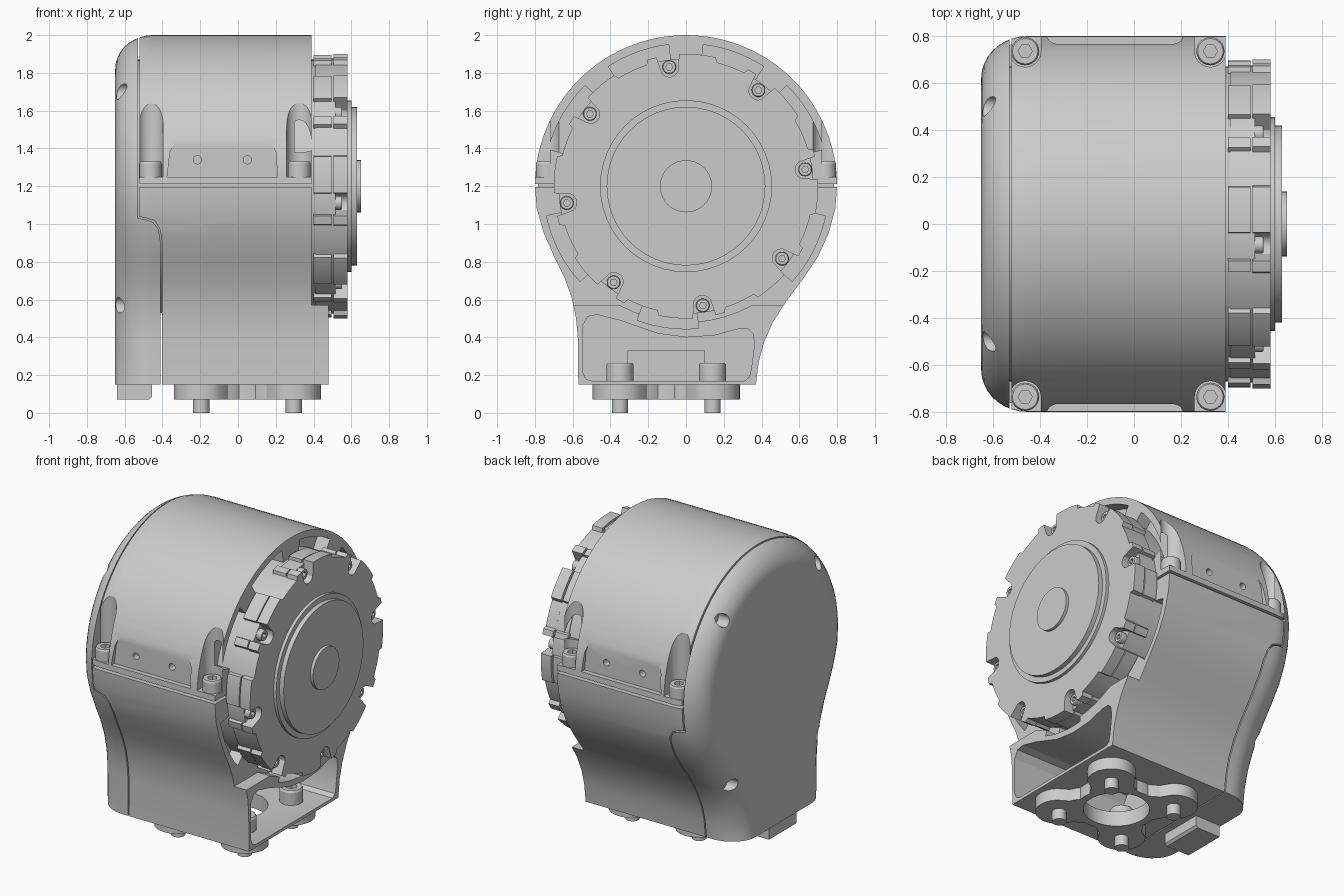
import bpy, bmesh
from math import sin, cos, pi, radians, sqrt, asin, atan2

if "Cube" in bpy.data.objects:
    bpy.data.objects.remove(bpy.data.objects["Cube"])

MAP = {'X': lambda u, v, h: (h, u, v), 'Y': lambda u, v, h: (u, h, v), 'Z': lambda u, v, h: (u, v, h)}


def stack(name, sections, axis='X'):
    """Loft a list of (2D outline, height) sections along an axis and cap both ends."""
    bm = bmesh.new()
    rings = [[bm.verts.new(MAP[axis](u, v, h)) for u, v in o] for o, h in sections]
    n = len(rings[0])
    for a, b in zip(rings, rings[1:]):
        for i in range(n):
            bm.faces.new((a[i], a[(i + 1) % n], b[(i + 1) % n], b[i]))
    bm.faces.new(rings[0])
    bm.faces.new(rings[-1])
    bmesh.ops.recalc_face_normals(bm, faces=bm.faces[:])
    me = bpy.data.meshes.new(name)
    bm.to_mesh(me)
    bm.free()
    ob = bpy.data.objects.new(name, me)
    bpy.context.collection.objects.link(ob)
    return ob


def prism(name, outline, h0, h1, axis='X'):
    return stack(name, [(outline, h0), (outline, h1)], axis)


def circle(cu, cv, r, n=32):
    return [(cu + r * cos(2 * pi * i / n), cv + r * sin(2 * pi * i / n)) for i in range(n)]


def rect(u0, u1, v0, v1):
    return [(u0, v0), (u1, v0), (u1, v1), (u0, v1)]


def polar(cu, cv, fn, n):
    return [(cu + fn(a) * cos(a), cv + fn(a) * sin(a)) for a in (2 * pi * i / n for i in range(n))]


def cut(ob, cutter, op='DIFFERENCE'):
    cutter.hide_render = True
    m = ob.modifiers.new('cut', 'BOOLEAN')
    m.operation, m.solver, m.object = op, 'EXACT', cutter
    bpy.context.view_layer.objects.active = ob
    bpy.ops.object.modifier_apply(modifier=m.name)
    bpy.data.objects.remove(cutter)


def screw(name, cu, cv, h0, h1, r, axis):
    """Cap-screw head with a hex socket, facing from h0 towards h1."""
    hexa = polar(cu, cv, lambda a: 0.5 * r * cos(pi / 6) / cos((a % (pi / 3)) - pi / 6), 24)
    d = h1 - h0
    return stack(name, [(circle(cu, cv, r, 24), h0), (circle(cu, cv, r, 24), h0 + 0.88 * d),
                        (circle(cu, cv, r * 0.9, 24), h1), (hexa, h1), (hexa, h0 + 0.5 * d)], axis)


# Housing outline in (y, z): round top running down into an off-centre foot
ZC = 1.2
LEFT = [(-.79, 1.08), (-.752, .95), (-.695, .82), (-.645, .72), (-.605, .61), (-.582, .5),
        (-.573, .4), (-.57, .15), (-.57, -.1)]
RIGHT = [(.36, -.1), (.37, .15), (.385, .27), (.412, .37), (.46, .48), (.53, .59),
         (.62, .71), (.70, .83), (.755, .95), (.79, 1.08)]
BODY = [(.8 * cos(pi * i / 48), ZC + .8 * sin(pi * i / 48)) for i in range(49)] + LEFT + RIGHT


def inset(o, d):
    out = []
    for i, (u, v) in enumerate(o):
        (a, b), (c, e) = o[i - 1], o[(i + 1) % len(o)]
        l = sqrt((c - a) ** 2 + (e - b) ** 2)
        out.append((u - d * (e - b) / l, v + d * (c - a) / l))
    return out


def housing(name, x_end):
    """Full housing with the rounded back edge, trimmed flat at z = 0.15."""
    secs = []
    for i in range(10):
        a = pi / 2 * i / 9
        secs.append((inset(BODY, .18 * (1 - sin(a))), -.65 + .2 * (1 - cos(a))))
    ob = stack(name, secs + [(BODY, x_end)])
    cut(ob, prism('trim', rect(-1, 1, -1, .15), -1, 1))
    return ob


def cover_region(g):
    """Side profile of the back cover: thin above, deeper below."""
    return prism('region', [(-1, -.5), (-.41 + g, -.5), (-.41 + g, .9), (-.42 + g, .97), (-.45 + g, 1.01 + g),
                            (-.49, 1.025 + g), (-.53 + g, 1.03 + g), (-.53 + g, 2.5), (-1, 2.5)], -1.2, 1.2, 'Y')


# Back cover with four screw holes on the rounded edge
cover = housing('back_cover', .3)
cut(cover, cover_region(0), 'INTERSECT')
for y, z in ((-.5, 1.7), (.5, 1.7), (-.49, .57), (.41, .57)):
    cut(cover, prism('hole', circle(y, z, .042, 20), -.8, -.56))

# Upper shell with side pads and screw channels
upper = housing('upper_shell', .39)
cut(upper, cover_region(.008))
cut(upper, prism('below', rect(-1, 1, -1, 1.212), -1, 1))
PAD = [(-.375, 1.25), (-.36, 1.38), (-.345, 1.415), (-.31, 1.45), (.15, 1.45), (.185, 1.415), (.2, 1.38), (.21, 1.25)]
for s in (-1, 1):
    cut(upper, prism('pad', PAD, .766 * s, .95 * s, 'Y'))
    for x in (-.215, .05):
        cut(upper, prism('pinhole', circle(x, 1.34, .022, 16), .72 * s, .95 * s, 'Y'))
    for x in (-.463, .325):
        half = [(x + .067 * cos(pi * i / 12), s * (.735 - .067 * sin(pi * i / 12))) for i in range(13)]
        cut(upper, prism('channel', half + [(x - .067, s * .95), (x + .067, s * .95)], 1.25, 1.9, 'Z'))
        screw('clamp_screw', x, s * .735, 1.24, 1.33, .06, 'Z')

# Lower shell with the forward foot, open front pocket and floor opening
lower = housing('lower_shell', .48)
cut(lower, cover_region(.008))
cut(lower, prism('above', rect(-1, 1, 1.195, 3), -1, 1))
cut(lower, prism('front_step', rect(-1, 1, .57, 3), .39, 1))
cut(lower, prism('motor_clearance', circle(0, ZC, .72, 64), .39, 1))
POCKET = [(-.5, .17), (.31, .17), (.335, .19), (.345, .23), (.362, .36), (.355, .42), (.33, .445), (.28, .445),
          (.15, .41), (0, .4), (-.15, .42), (-.35, .49), (-.47, .52), (-.52, .51), (-.548, .46), (-.548, .22),
          (-.53, .18)]
cut(lower, prism('pocket', POCKET, -.38, 1))
BX, BY = .05, -.105
cut(lower, prism('floor_hole', circle(BX, BY, .2, 40), 0, .3, 'Z'))

# Shallow recesses in the front rim around the motor
for a0, a1, shell in ((57, 83, upper), (97, 123, upper), (15, 45, upper), (135, 165, upper),
                      (192, 222, lower), (250, 275, lower), (318, 348, lower)):
    t = [radians(a0 + (a1 - a0) * i / 8) for i in range(9)]
    seg = [(.755 * cos(a), ZC + .755 * sin(a)) for a in t] + [(.6 * cos(a), ZC + .6 * sin(a)) for a in reversed(t)]
    cut(shell, prism('recess', seg, .3, .6))

# Motor: core, flange, notched ring
prism('motor_core', circle(0, ZC, .67, 96), -.55, .45)
STEP = pi / 4


def ring_radius(r, dip, notch):
    def fn(a):
        d = (a - radians(8) + STEP / 2) % STEP - STEP / 2
        if abs(d) < asin(notch / .637):
            return .637 - sqrt(notch ** 2 - (.637 * sin(d)) ** 2)
        e = (a - radians(8)) % STEP
        return dip if radians(9) < e < radians(24) else r
    return fn


flange = polar(0, ZC, ring_radius(.695, .665, .052), 360)
stack('motor_flange', [(flange, .40), (flange, .495)])
prism('motor_groove', circle(0, ZC, .675, 96), .41, .515)
ring = polar(0, ZC, ring_radius(.7, .675, .052), 360)
stack('front_ring', [(ring, .505), (ring, .58)])
for k in range(8):
    a = radians(8) + k * STEP
    screw('ring_screw', .637 * cos(a), ZC + .637 * sin(a), .5, .55, .036, 'X')

# Output disc and hub
prism('output_step', circle(0, ZC, .455, 48), .57, .6)
prism('output_disc', circle(0, ZC, .42, 48), .59, .63)
prism('output_hub', circle(0, ZC, .138, 40), .62, .65)

# Mounting plate: ring with four screw lobes
D, R = .245 * sqrt(2), .145


def lobed(a):
    p = (a % (pi / 2)) - pi / 4
    q = R * R - (D * sin(p)) ** 2
    blend = .25 + .07 * max(0, 1 - (abs(p) - .36) / .25) if abs(p) > .36 else 0
    return max(blend, D * cos(p) + sqrt(q) if q > 0 else 0)


plate_outline = polar(BX, BY, lobed, 144)
plate = prism('mounting_plate', plate_outline, .07, .155, 'Z')
cut(plate, prism('plate_hole', circle(BX, BY, .2, 40), 0, .3, 'Z'))
for sx in (-1, 1):
    for sy in (-1, 1):
        x, y = BX + .245 * sx, BY + .245 * sy
        prism('mount_bolt', circle(x, y, .043, 24), 0, .2, 'Z')
        screw('mount_bolt_head', x, y, .165, .265, .072, 'Z')

# Connector block inside the pocket and its tab under the back cover
prism('connector_block', rect(-.31, .1, .16, .33), -.39, -.33)
TAB = [(-.64, .07), (-.47, .07), (-.455, .085), (-.455, .16), (-.64, .16)]
prism('connector_tab', TAB, -.25, .04, 'Y')

# Smooth the curved surfaces, keep edges sharp
bpy.ops.object.select_all(action='DESELECT')
for ob in bpy.context.scene.objects:
    ob.select_set(True)
    bpy.context.view_layer.objects.active = ob
bpy.ops.object.shade_smooth_by_angle(angle=radians(25))
